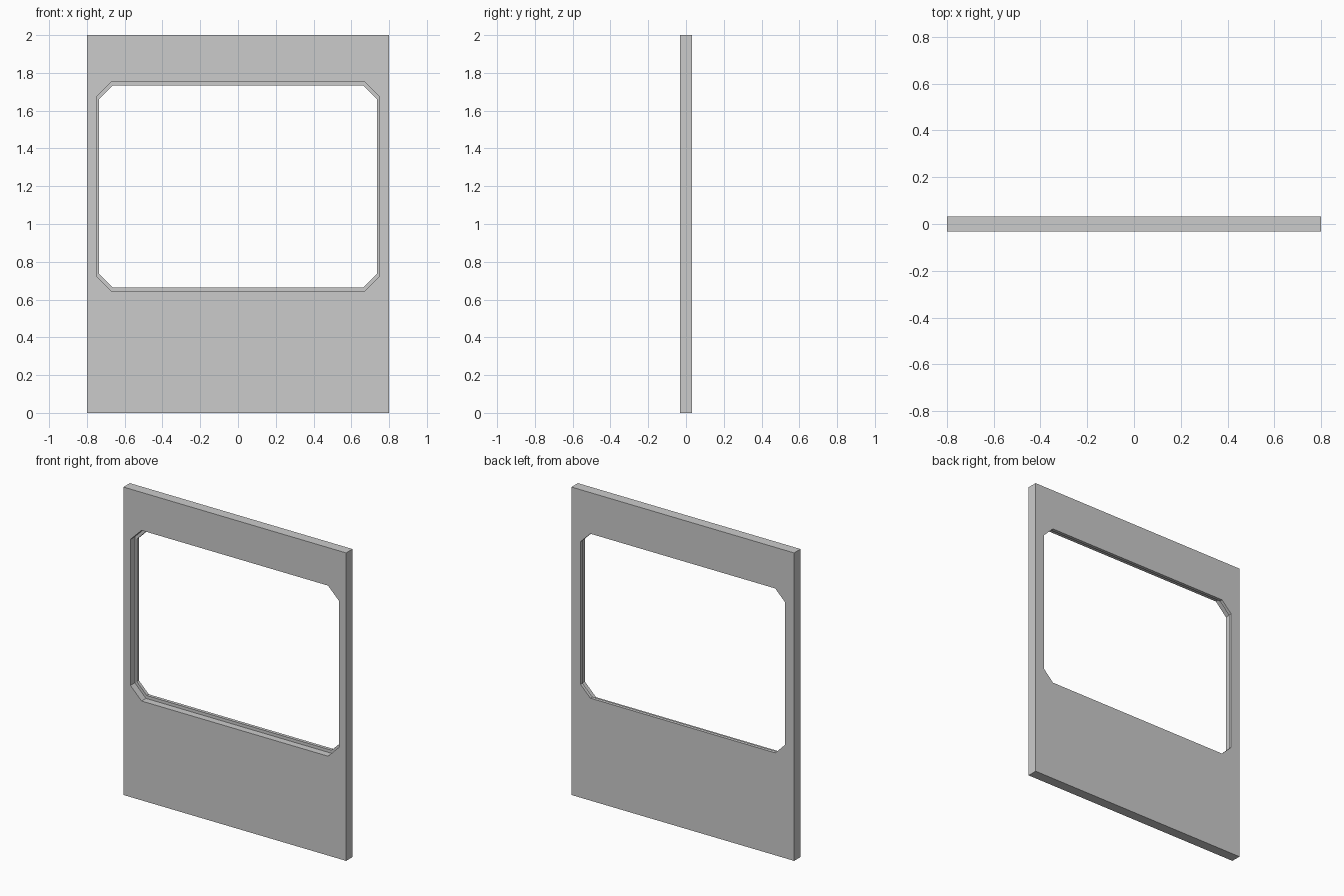
import bpy
import bmesh

if "Cube" in bpy.data.objects:
    bpy.data.objects.remove(bpy.data.objects["Cube"])

HALF_T = 0.033      # half thickness of the panel
LIP = 0.021         # thickness of the thin lip at the back of the opening


def prism(name, outline, y0, y1):
    """Extrude an (x, z) outline from y0 to y1."""
    bm = bmesh.new()
    face = bm.faces.new([bm.verts.new((x, y0, z)) for x, z in outline])
    ext = bmesh.ops.extrude_face_region(bm, geom=[face])
    verts = [v for v in ext["geom"] if isinstance(v, bmesh.types.BMVert)]
    bmesh.ops.translate(bm, verts=verts, vec=(0, y1 - y0, 0))
    bmesh.ops.recalc_face_normals(bm, faces=bm.faces)
    mesh = bpy.data.meshes.new(name)
    bm.to_mesh(mesh)
    bm.free()
    obj = bpy.data.objects.new(name, mesh)
    bpy.context.collection.objects.link(obj)
    return obj


def clipped_rect(hx, z0, z1, c):
    """Rectangle outline with its four corners cut by c."""
    return [(-hx + c, z0), (hx - c, z0), (hx, z0 + c), (hx, z1 - c),
            (hx - c, z1), (-hx + c, z1), (-hx, z1 - c), (-hx, z0 + c)]


# Flat wall panel
panel = prism("window_panel", [(-0.8, 0), (0.8, 0), (0.8, 2), (-0.8, 2)],
              -HALF_T, HALF_T)

# Front recess, then the slightly smaller opening through the back lip
cutters = [
    prism("recess_cutter", clipped_rect(0.75, 0.645, 1.753, 0.08),
          -0.2, HALF_T - LIP),
    prism("opening_cutter", clipped_rect(0.735, 0.665, 1.733, 0.071),
          -0.3, 0.3),
]
for cutter in cutters:
    cutter.hide_render = True
    cutter.display_type = 'WIRE'
    mod = panel.modifiers.new(cutter.name, 'BOOLEAN')
    mod.operation = 'DIFFERENCE'
    mod.solver = 'EXACT'
    mod.object = cutter
